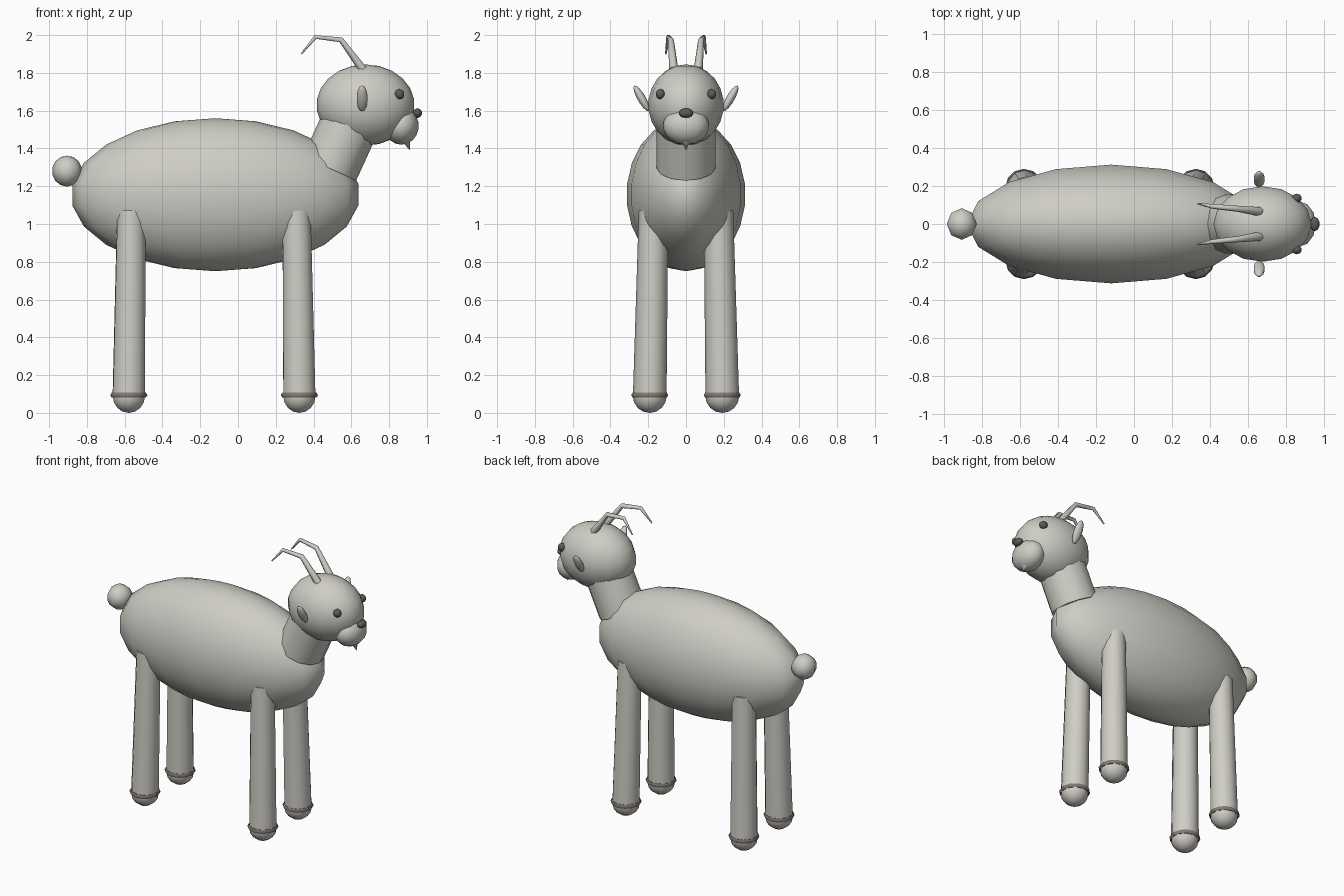
import bpy
import math
from mathutils import Vector

if "Cube" in bpy.data.objects:
    bpy.data.objects.remove(bpy.data.objects["Cube"])


def material(name, rgb):
    m = bpy.data.materials.new(name)
    m.use_nodes = True
    m.diffuse_color = (*rgb, 1)
    m.node_tree.nodes["Principled BSDF"].inputs["Base Color"].default_value = (*rgb, 1)
    return m


FUR = material("pale fur", (0.62, 0.61, 0.56))
DARK = material("dark grey", (0.11, 0.105, 0.1))
BROWN = material("grey brown", (0.23, 0.19, 0.17))


def finish(name, mat, angle=60):
    ob = bpy.context.object
    ob.name = name
    ob.data.materials.append(mat)
    bpy.ops.object.shade_smooth_by_angle(angle=math.radians(angle))
    return ob


def ball(name, centre, radii, mat, segments=16, rings=11, tilt=0):
    bpy.ops.mesh.primitive_uv_sphere_add(segments=segments, ring_count=rings,
                                         location=centre, rotation=(tilt, 0, 0))
    bpy.context.object.scale = radii
    return finish(name, mat)


def tube(name, start, end, r1, r2, mat, sides=8):
    a, b = Vector(start), Vector(end)
    bpy.ops.mesh.primitive_cone_add(vertices=sides, radius1=r1, radius2=r2,
                                    depth=(b - a).length, location=(a + b) / 2)
    ob = bpy.context.object
    ob.rotation_euler = (b - a).to_track_quat("Z", "Y").to_euler()
    return finish(name, mat)


# Torso, neck and tail
ball("body", (-0.12, 0, 1.155), (0.765, 0.315, 0.405), FUR)
tube("neck", (0.485, 0, 1.295), (0.62, 0, 1.59), 0.155, 0.155, FUR, 12)
ball("tail", (-0.905, 0, 1.28), (0.08, 0.085, 0.082), FUR, 8, 7)

# Head, muzzle, nose and beard
ball("head", (0.675, 0, 1.63), (0.26, 0.2, 0.215), FUR)
ball("muzzle", (0.865, 0, 1.52), (0.092, 0.122, 0.1), FUR, 12, 9)
ball("nose", (0.95, 0, 1.587), (0.026, 0.038, 0.025), DARK, 10, 7)
tube("beard", (0.885, 0, 1.46), (0.91, 0, 1.39), 0.03, 0, FUR)

# Paired parts
horn_path = [(0.66, 0.065, 1.82), (0.545, 0.08, 1.975), (0.41, 0.093, 1.99), (0.335, 0.107, 1.9)]
horn_radii = [0.024, 0.016, 0.012, 0.004]
for side, s in (("left", 1), ("right", -1)):
    ball(side + "_eye", (0.855, s * 0.135, 1.687), (0.027, 0.025, 0.027), DARK, 10, 7)
    ball(side + "_ear", (0.657, s * 0.235, 1.665), (0.03, 0.022, 0.078), FUR, 10, 7, -s * 0.52)

    # Bent tapering horn
    curve = bpy.data.curves.new(side + "_horn", "CURVE")
    curve.dimensions = "3D"
    curve.bevel_depth = 1
    curve.bevel_resolution = 1
    curve.use_fill_caps = True
    line = curve.splines.new("POLY")
    line.points.add(len(horn_path) - 1)
    for p, (x, y, z), r in zip(line.points, horn_path, horn_radii):
        p.co = (x, s * y, z, 1)
        p.radius = r
    curve.materials.append(FUR)
    horn = bpy.data.objects.new(side + "_horn", curve)
    bpy.context.collection.objects.link(horn)

    # Legs with rounded feet and ankle bands
    for end, top_x, foot_x in (("front", 0.31, 0.325), ("rear", -0.565, -0.578)):
        name = f"{end}_{side}_"
        tube(name + "leg", (foot_x, s * 0.192, 0.09), (top_x, s * 0.172, 1.07),
             0.089, 0.078, FUR, 10)
        ball(name + "foot", (foot_x, s * 0.192, 0.09), (0.09, 0.09, 0.09), FUR, 10, 8)
        bpy.ops.mesh.primitive_torus_add(major_segments=12, minor_segments=6, major_radius=0.083,
                                         minor_radius=0.015, location=(foot_x, s * 0.192, 0.094))
        finish(name + "ankle_band", BROWN)
